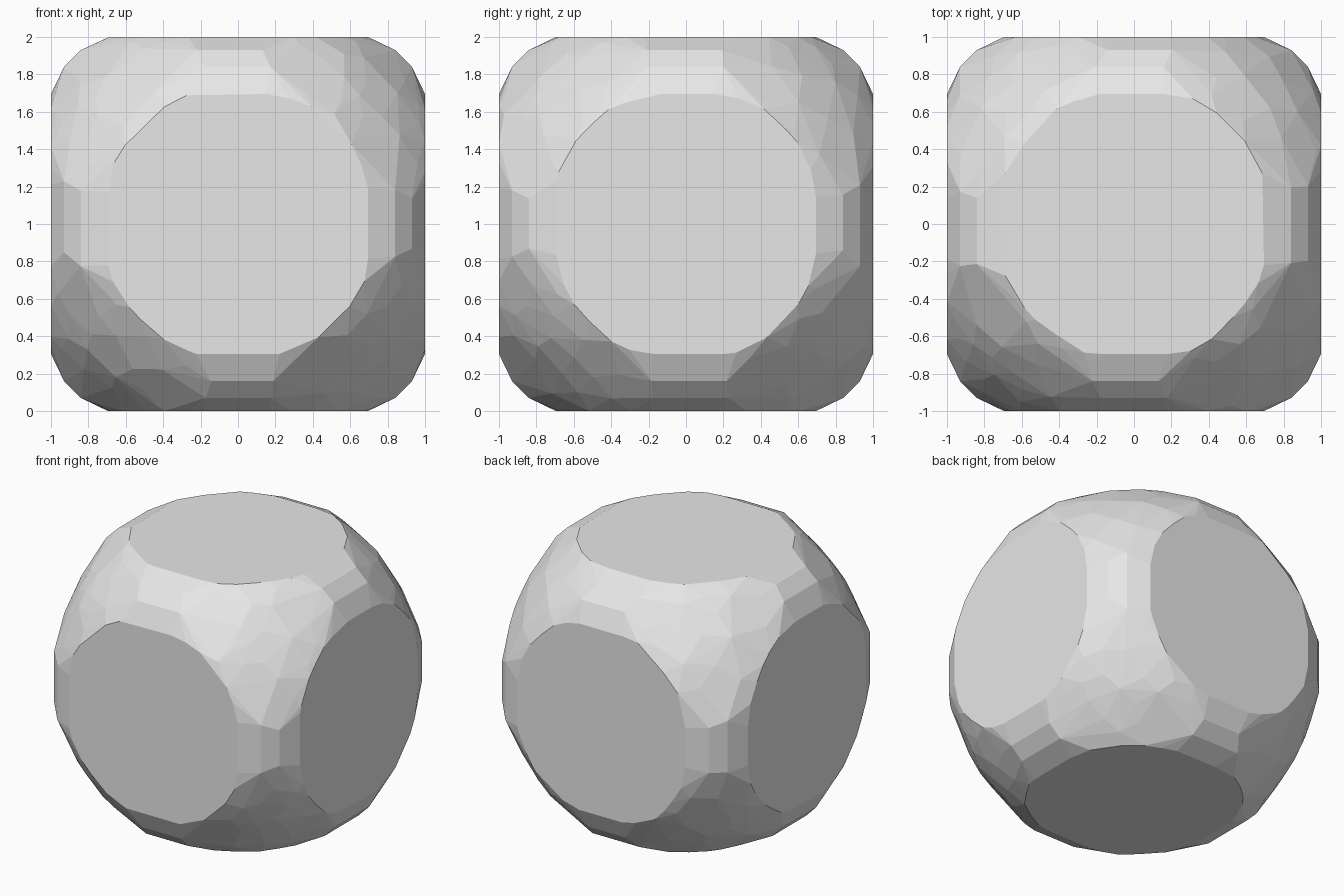
import bpy, bmesh, math, random
from mathutils import Vector

random.seed(7)
if "Cube" in bpy.data.objects:
    bpy.data.objects.remove(bpy.data.objects["Cube"], do_unlink=True)

FLAT = 0.695           # half width of each flat disc
FAR = 0.735            # disc radius between its straight edges
STRIP = [(FLAT, 1.0), (0.84, 0.93), (0.93, 0.84), (1.0, FLAT)]

stone = bpy.data.materials.new("plain grey")
stone.use_nodes = True
grey = (0.8, 0.8, 0.8, 1)
stone.diffuse_color = grey
stone.node_tree.nodes["Principled BSDF"].inputs["Base Color"].default_value = grey


def place(axis, a, b, c):
    """Put a on the given axis, b and c on the next two."""
    v = Vector((0, 0, 0))
    v[axis], v[(axis + 1) % 3], v[(axis + 2) % 3] = a, b, c
    return v


points = []

# Six flat discs with slightly uneven rims
for axis in range(3):
    for side in (-1, 1):
        for quarter in range(4):
            for step in range(5):
                t = math.radians(quarter * 90 + 24 + step * 10.5 + random.uniform(-3, 3))
                r = FAR + random.uniform(-0.012, 0.01)
                u = max(-FLAT, min(FLAT, r * math.cos(t)))
                w = max(-FLAT, min(FLAT, r * math.sin(t)))
                points.append(place(axis, side, u, w))

# Rounded strips along the middles of the twelve edges
for axis in range(3):
    for sb in (-1, 1):
        for sc in (-1, 1):
            for end in (-1, 1):
                for b, c in STRIP:
                    length = end * random.uniform(0.13, 0.23)
                    points.append(place(axis, length, sb * b, sc * c))

# Irregular facets over the eight rounded corners, kept well apart
corner = []
for attempt in range(9000):
    d = Vector([random.gauss(0, 1) for k in range(3)]).normalized()
    p = d * random.uniform(1.234, 1.25)
    small, mid, big = sorted(abs(k) for k in p)
    if big > 0.975 or small < 0.27:
        continue
    if all((p - q).length > 0.125 for q in corner):
        corner.append(p)
points += corner

# Wrap the points in one convex skin and merge nearly level facets
bm = bmesh.new()
for p in points:
    bm.verts.new(p + Vector((0, 0, 1)))
hull = bmesh.ops.convex_hull(bm, input=bm.verts)
loose = {e for e in hull["geom_interior"] + hull["geom_unused"]
         if isinstance(e, bmesh.types.BMVert)}
bmesh.ops.delete(bm, geom=list(loose), context="VERTS")
bmesh.ops.dissolve_limit(bm, angle_limit=math.radians(2), verts=bm.verts, edges=bm.edges)
bmesh.ops.recalc_face_normals(bm, faces=bm.faces)

mesh = bpy.data.meshes.new("rounded_block")
bm.to_mesh(mesh)
bm.free()
mesh.materials.append(stone)
block = bpy.data.objects.new("rounded_block", mesh)
bpy.context.collection.objects.link(block)
